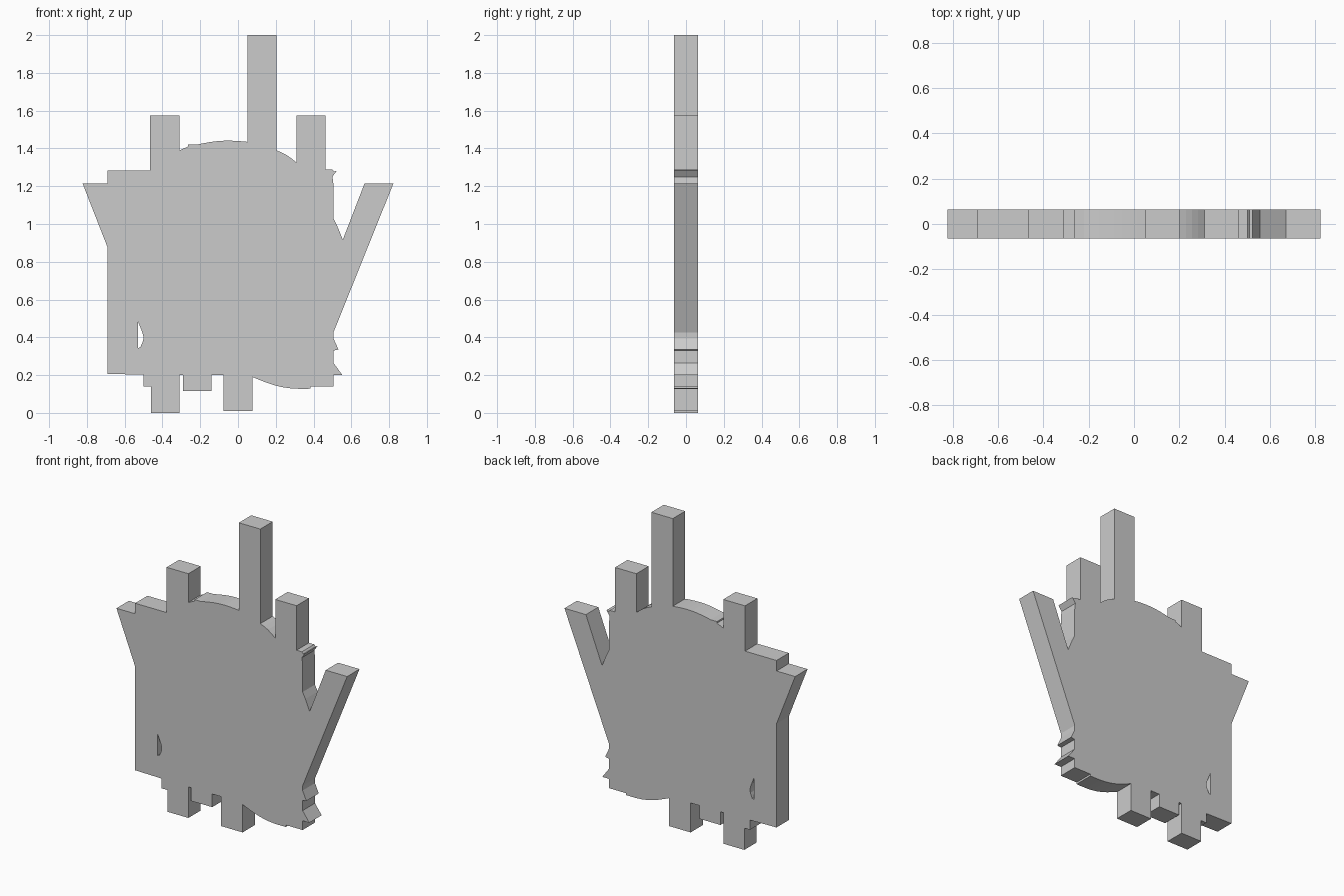
import bpy
import bmesh
import math

default_cube = bpy.data.objects.get("Cube")
if default_cube:
    bpy.data.objects.remove(default_cube, do_unlink=True)

HALF_DEPTH = 0.063
LEFT, RIGHT = -0.69, 0.505      # side walls of the palm
FLOOR, STEP = 0.2, 0.14         # lower edges of the palm
SPIKE_X, SPIKE_Z = 0.823, 1.215


def tab(x_start, x_end, z_root_start, z_tip, z_root_end):
    """Rectangular finger or foot that leaves the palm edge and returns to it."""
    return [(x_start, z_root_start), (x_start, z_tip),
            (x_end, z_tip), (x_end, z_root_end)]


def bow(start, end, rise, steps=8):
    """Inner points of a shallow curve that bulges by rise between two points."""
    points = []
    for i in range(1, steps):
        t = i / steps
        x = start[0] + (end[0] - start[0]) * t
        z = start[1] + (end[1] - start[1]) * t
        points.append((x, z + rise * math.sin(math.pi * t)))
    return points


# Fingers along the top edge, running left to right across the front
short_finger = tab(-0.465, -0.31, 1.283, 1.575, 1.39)
long_finger = tab(0.05, 0.203, 1.435, 2.0, 1.39)
outer_finger = tab(0.31, 0.462, 1.325, 1.575, 1.288)
knuckle = [(-0.265, 1.41), (-0.265, 1.42), (-0.22, 1.42)]

top_edge = [(-SPIKE_X, SPIKE_Z), (LEFT, SPIKE_Z), (LEFT, 1.283), (-0.475, 1.283)]
top_edge += short_finger + knuckle
top_edge += bow(knuckle[-1], long_finger[0], 0.013)
top_edge += long_finger
top_edge += bow(long_finger[-1], outer_finger[0], 0.008, 4)
top_edge += outer_finger

# Torn edge above the thumb, then the slanted thumb itself
thumb_side = [(0.5, 1.288), (0.51, 1.277), (0.523, 1.283), (0.5, 1.25),
              (RIGHT, 1.21), (RIGHT, 1.03), (0.525, 0.99), (0.555, 0.917),
              (0.67, SPIKE_Z), (SPIKE_X, SPIKE_Z), (RIGHT, 0.425)]

# Two small barbs below the thumb
barbs = [(RIGHT, 0.395), (0.532, 0.335), (RIGHT, 0.33), (RIGHT, 0.265),
         (0.553, FLOOR), (RIGHT, FLOOR), (RIGHT, STEP)]

# Feet along the bottom edge, running back from right to left
inner_foot = tab(0.077, -0.077, 0.19, 0.01, FLOOR)
stub_foot = tab(-0.14, -0.29, FLOOR, 0.115, FLOOR)
outer_foot = tab(-0.31, -0.46, FLOOR, 0.0, STEP)
belly = [(0.385, STEP), (0.385, 0.128)]

bottom_edge = belly + bow(belly[-1], inner_foot[0], -0.022)
bottom_edge += inner_foot + stub_foot + outer_foot
bottom_edge += [(-0.5, STEP), (-0.5, 0.203), (LEFT, 0.206), (LEFT, 0.875)]

# Small pierced slot near the lower left corner
slot = [(-0.53, 0.485), (-0.53, 0.343), (-0.517, 0.347),
        (-0.503, 0.38), (-0.5, 0.4), (-0.505, 0.422)]


def extruded_plate(name, loops):
    """Fill the closed loops as one pierced plate and give it thickness."""
    curve = bpy.data.curves.new(name + "_profile", "CURVE")
    curve.dimensions = "2D"
    curve.fill_mode = "BOTH"
    curve.extrude = HALF_DEPTH
    for loop in loops:
        spline = curve.splines.new("POLY")
        spline.points.add(len(loop) - 1)
        for point, (x, z) in zip(spline.points, loop):
            point.co = (x, z, 0, 1)
        spline.use_cyclic_u = True

    profile = bpy.data.objects.new(name + "_profile", curve)
    bpy.context.collection.objects.link(profile)
    bpy.context.view_layer.update()
    graph = bpy.context.evaluated_depsgraph_get()
    mesh = bpy.data.meshes.new_from_object(profile.evaluated_get(graph))
    mesh.name = name
    bpy.data.objects.remove(profile, do_unlink=True)
    bpy.data.curves.remove(curve)

    # Stand the plate upright and weld its walls to its faces
    bm = bmesh.new()
    bm.from_mesh(mesh)
    for vert in bm.verts:
        x, z, depth = vert.co
        vert.co = (x, -depth, z)
    bmesh.ops.remove_doubles(bm, verts=bm.verts, dist=0.0001)
    bmesh.ops.recalc_face_normals(bm, faces=bm.faces)
    for face in bm.faces:
        face.smooth = False
    bm.to_mesh(mesh)
    bm.free()

    plate = bpy.data.objects.new(name, mesh)
    bpy.context.collection.objects.link(plate)
    return plate


extruded_plate("hand_plate", [top_edge + thumb_side + barbs + bottom_edge, slot])
